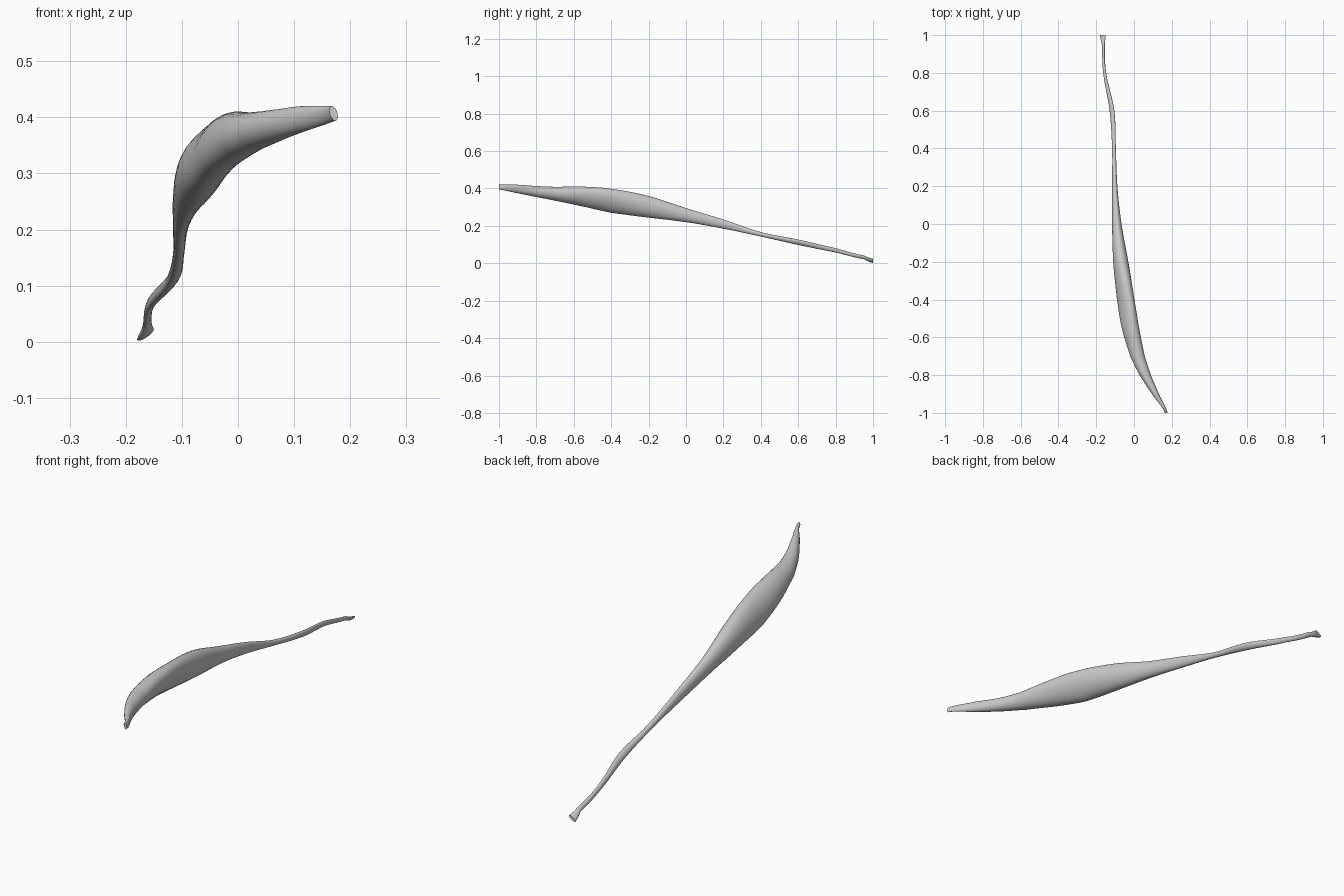
import bpy, bmesh, math

if "Cube" in bpy.data.objects:
    bpy.data.objects.remove(bpy.data.objects["Cube"])

# Cross-section stations: y, x min, x max, z min, z max, lean (x/z correlation)
stations = [
    (-1.00, .163, .178, .394, .420, -.4),
    (-0.90, .095, .132, .374, .420, 0),
    (-0.80, .030, .090, .354, .413, 0),
    (-0.70, -.020, .057, .334, .409, .1),
    (-0.55, -.065, .027, .303, .410, .3),
    (-0.40, -.090, .002, .270, .398, .4),
    (-0.20, -.110, -.030, .244, .360, .15),
    (0.00, -.116, -.066, .220, .295, .05),
    (0.20, -.116, -.088, .185, .234, .1),
    (0.40, -.116, -.096, .143, .167, .1),
    (0.60, -.129, -.104, .098, .127, .4),
    (0.80, -.163, -.147, .058, .081, .2),
    (0.95, -.170, -.154, .022, .042, .5),
    (1.00, -.180, -.150, .002, .025, .8),
]
SIDES, STEPS = 28, 6


def catmull(a, b, c, d, t):
    return 0.5 * (2*b + (c-a)*t + (2*a-5*b+4*c-d)*t*t + (3*b-a-3*c+d)*t**3)


def blended():
    n = len(stations)
    for i in range(n - 1):
        p = [stations[min(max(i + k, 0), n - 1)] for k in (-1, 0, 1, 2)]
        for s in range(STEPS):
            t = s / STEPS
            row = [catmull(*v, t) for v in zip(*p)]
            row[0] = p[1][0] + (p[2][0] - p[1][0]) * t
            yield row
    yield stations[-1]


# Tapered muscle belly with thin tendon, lofted from leaning ovals
bm = bmesh.new()
rings = []
for y, x0, x1, z0, z1, lean in blended():
    phase = math.acos(max(-.9, min(.9, lean)))
    ring = []
    for k in range(SIDES):
        a = 2 * math.pi * k / SIDES
        ring.append(bm.verts.new((
            (x0 + x1) / 2 + (x1 - x0) / 2 * math.cos(a), y,
            (z0 + z1) / 2 + (z1 - z0) / 2 * math.cos(a - phase))))
    rings.append(ring)
for r, q in zip(rings, rings[1:]):
    for k in range(SIDES):
        j = (k + 1) % SIDES
        bm.faces.new((r[k], r[j], q[j], q[k]))

# End caps
bm.faces.new(rings[0])
bm.faces.new(rings[-1])
bmesh.ops.recalc_face_normals(bm, faces=bm.faces)

mesh = bpy.data.meshes.new("muscle")
bm.to_mesh(mesh)
bm.free()
muscle = bpy.data.objects.new("muscle", mesh)
bpy.context.collection.objects.link(muscle)
bpy.context.view_layer.objects.active = muscle
muscle.select_set(True)
bpy.ops.object.shade_smooth_by_angle(angle=math.radians(50))
